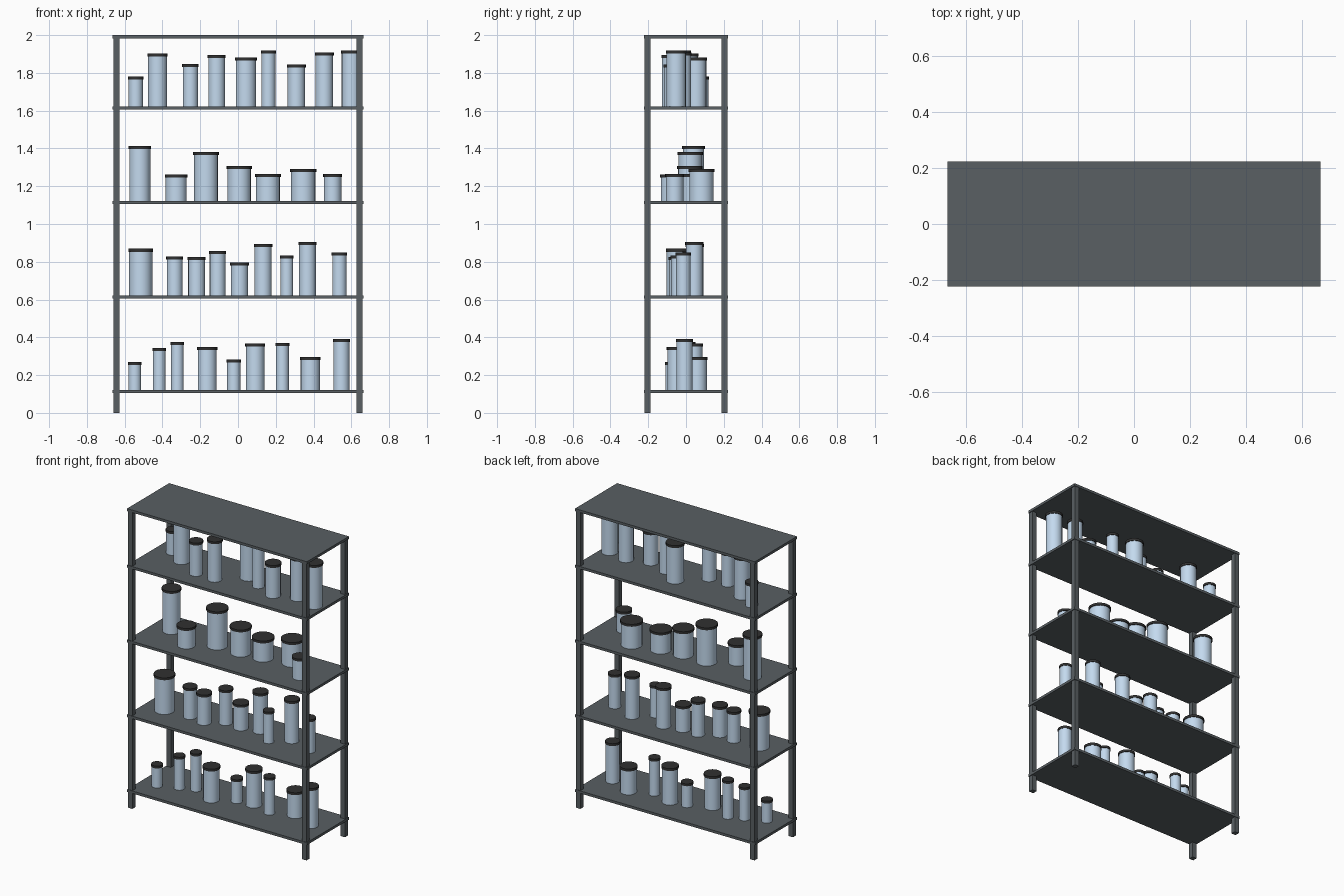
import bpy, math


def material(name, rgb):
    m = bpy.data.materials.new(name)
    m.diffuse_color = (*rgb, 1)
    return m


METAL = material("dark_metal", (0.10, 0.115, 0.125))
GLASS = material("pale_blue_glass", (0.55, 0.70, 0.86))
LID = material("black_lid", (0.03, 0.03, 0.03))


def box(name, centre, size):
    bpy.ops.mesh.primitive_cube_add(size=1, location=centre)
    ob = bpy.context.object
    ob.name = name
    ob.scale = size
    bpy.ops.object.transform_apply(location=False, rotation=False, scale=True)
    ob.data.materials.append(METAL)


def cylinder(name, x, y, z0, z1, r, mat):
    bpy.ops.mesh.primitive_cylinder_add(vertices=20, radius=r, depth=z1 - z0,
                                        location=(x, y, (z0 + z1) / 2))
    ob = bpy.context.object
    ob.name = name
    ob.data.materials.append(mat)
    bpy.ops.object.shade_smooth_by_angle(angle=math.radians(35))


# Four corner posts
for sx, side in ((-1, "left"), (1, "right")):
    for sy, end in ((-1, "front"), (1, "back")):
        box(f"{end}_{side}_post", (sx * 0.644, sy * 0.203, 0.995), (0.032, 0.032, 1.99))

# Four shelves and the top board
T = 0.017
SHELF_TOPS = (0.122, 0.622, 1.122, 1.622)
for i, z in enumerate(SHELF_TOPS + (2.0,)):
    box("top_board" if z == 2.0 else f"shelf_{i + 1}", (0, 0, z - T / 2), (1.33, 0.444, T))

# Jars on each shelf: x, y, lid radius, top height
ROWS = (
    ((-.546, -.075, .036, .270), (-.417, -.024, .036, .344), (-.321, .015, .036, .376),
     (-.163, -.048, .054, .350), (-.022, .020, .038, .283), (.091, .038, .053, .368),
     (.235, -.002, .037, .370), (.383, .060, .055, .297), (.548, -.008, .046, .392)),
    ((-.515, -.041, .066, .869), (-.335, -.027, .045, .829), (-.219, -.045, .048, .826),
     (-.108, .026, .045, .856), (.008, .020, .050, .795), (.133, .047, .049, .893),
     (.259, -.045, .036, .834), (.368, .044, .048, .906), (.537, -.014, .041, .848)),
    ((-.520, .040, .060, 1.412), (-.327, -.078, .060, 1.261), (-.169, .022, .068, 1.380),
     (.006, .020, .067, 1.306), (.158, .040, .069, 1.266), (.345, .082, .070, 1.290),
     (.501, -.060, .050, 1.266)),
    ((-.541, .080, .041, 1.782), (-.426, .013, .054, 1.902), (-.252, -.083, .0435, 1.846),
     (-.113, -.083, .048, 1.894), (.042, .054, .058, 1.881), (.161, -.014, .040, 1.918),
     (.309, -.070, .050, 1.844), (.457, -.020, .050, 1.907), (.600, -.052, .055, 1.918)),
)
for i, (base, row) in enumerate(zip(SHELF_TOPS, ROWS), 1):
    for j, (x, y, r, top) in enumerate(row, 1):
        cylinder(f"jar_{i}_{j}", x, y, base, top - 0.016, r * 0.925, GLASS)
        cylinder(f"lid_{i}_{j}", x, y, top - 0.016, top, r, LID)
